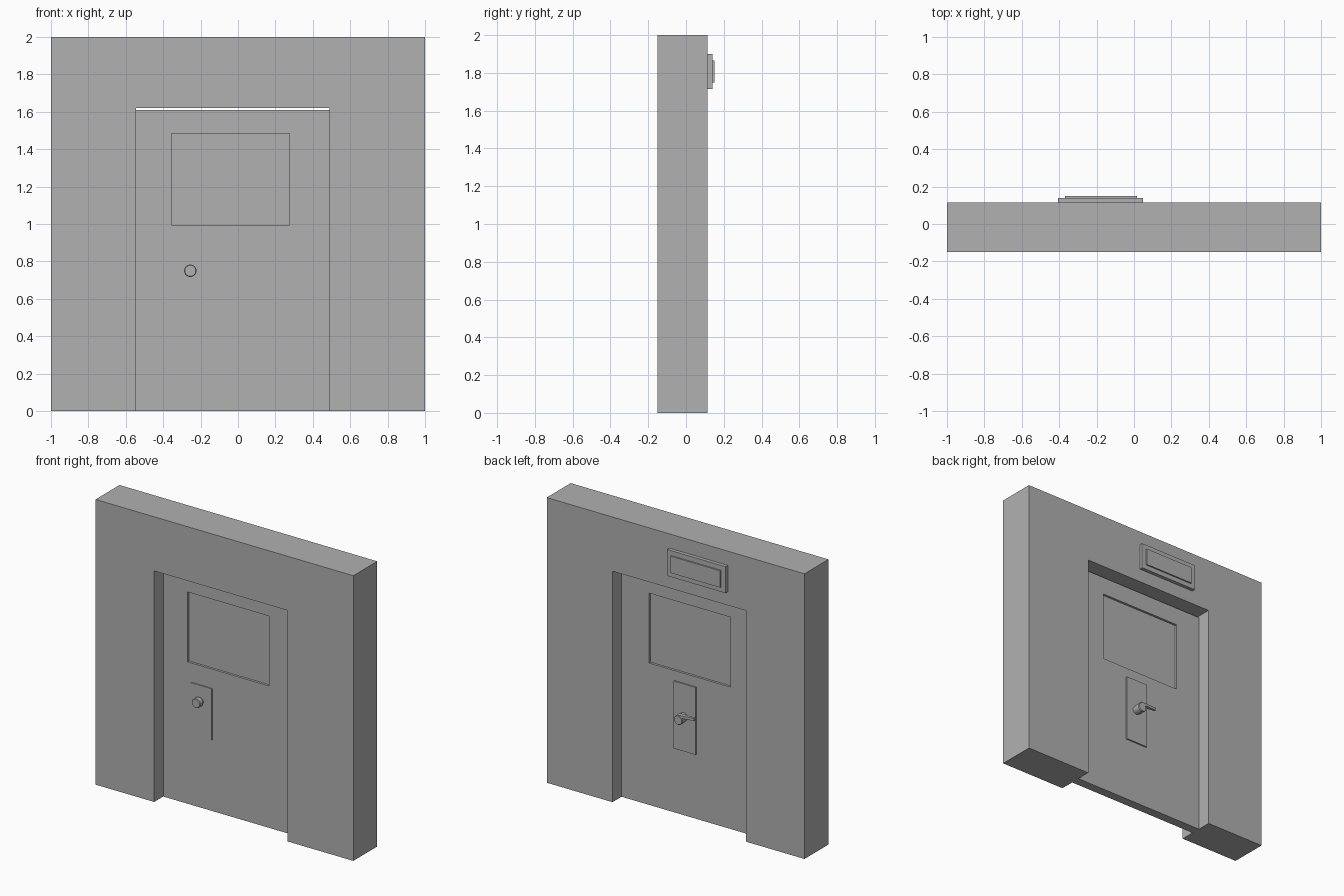
import bpy, bmesh, math
from mathutils import Matrix, Vector

if "Cube" in bpy.data.objects:
    bpy.data.objects.remove(bpy.data.objects["Cube"], do_unlink=True)

grey = bpy.data.materials.new("plain_grey")
grey.use_nodes = True
grey.diffuse_color = (0.44, 0.44, 0.44, 1)
grey.node_tree.nodes["Principled BSDF"].inputs["Base Color"].default_value = grey.diffuse_color


def finish(name, bm, smooth=False):
    bmesh.ops.recalc_face_normals(bm, faces=bm.faces)
    mesh = bpy.data.meshes.new(name)
    bm.to_mesh(mesh)
    bm.free()
    mesh.materials.append(grey)
    obj = bpy.data.objects.new(name, mesh)
    bpy.context.collection.objects.link(obj)
    if smooth:
        bpy.ops.object.select_all(action='DESELECT')
        obj.select_set(True)
        bpy.context.view_layer.objects.active = obj
        bpy.ops.object.shade_smooth_by_angle(angle=math.radians(35))
    return obj


def box_mesh(xs, ys, zs):
    bm = bmesh.new()
    bmesh.ops.create_cube(bm, size=1)
    for v in bm.verts:
        v.co = [r[0] if c < 0 else r[1] for r, c in zip((xs, ys, zs), v.co)]
    return bm


def box(name, xs, ys, zs):
    return finish(name, box_mesh(xs, ys, zs))


def prism(name, points, direction):
    """Extrude a flat outline along a direction."""
    bm = bmesh.new()
    face = bm.faces.new([bm.verts.new(p) for p in points])
    new = bmesh.ops.extrude_face_region(bm, geom=[face], use_keep_orig=True)["geom"]
    bmesh.ops.translate(bm, vec=direction, verts=[v for v in new if isinstance(v, bmesh.types.BMVert)])
    return finish(name, bm)


def lathe(name, x, z, profile):
    """Turn (radius, y) points about an axis along y."""
    bm = bmesh.new()
    verts = [bm.verts.new((x + r, y, z)) for r, y in profile]
    edges = [bm.edges.new(pair) for pair in zip(verts, verts[1:])]
    bmesh.ops.spin(bm, geom=verts + edges, cent=(x, 0, z), axis=(0, 1, 0),
                   angle=math.tau, steps=32)
    bmesh.ops.remove_doubles(bm, verts=bm.verts, dist=0.0002)
    return finish(name, bm, smooth=True)


LEFT, RIGHT, TOP = -0.545, 0.49, 1.62
FRONT, BACK = -0.15, 0.115
DOOR_FRONT, DOOR_BACK = -0.05, 0.015

# Wall with the doorway
outline = [(-1, 0), (-1, 2), (1, 2), (1, 0), (RIGHT, 0), (RIGHT, TOP), (LEFT, TOP), (LEFT, 0)]
prism("wall", [(x, FRONT, z) for x, z in outline], (0, BACK - FRONT, 0))

# Door with a sunken window pane on both faces
bm = box_mesh((LEFT, RIGHT), (DOOR_FRONT, DOOR_BACK), (0, 1.61))
win_x, win_z = (-0.355, 0.275), (0.995, 1.485)
for axis, cuts in ((Vector((1, 0, 0)), win_x), (Vector((0, 0, 1)), win_z)):
    for c in cuts:
        bmesh.ops.bisect_plane(bm, geom=bm.verts[:] + bm.edges[:] + bm.faces[:],
                               plane_co=axis * c, plane_no=axis)
bm.normal_update()
panes = []
for f in bm.faces:
    c = f.calc_center_median()
    if abs(f.normal.y) > 0.9 and win_x[0] < c.x < win_x[1] and win_z[0] < c.z < win_z[1]:
        panes.append(f)
for f in bmesh.ops.extrude_discrete_faces(bm, faces=panes)["faces"]:
    inward = -0.016 if f.calc_center_median().y > 0 else 0.016
    bmesh.ops.translate(bm, vec=(0, inward, 0), verts=f.verts)
bmesh.ops.remove_doubles(bm, verts=bm.verts, dist=0.0001)
bmesh.ops.dissolve_limit(bm, angle_limit=0.01, verts=bm.verts, edges=bm.edges)
finish("door", bm)

# Front knob on its plate
box("front_lock_plate", (-0.327, -0.164), (DOOR_FRONT - 0.007, DOOR_FRONT + 0.01), (0.5, 0.86))
lathe("front_knob", -0.255, 0.75,
      [(0, -0.045), (0.026, -0.045), (0.026, -0.066), (0.033, -0.07),
       (0.033, -0.1), (0.029, -0.104), (0, -0.104)])

# Back lever handle on its plate
box("back_lock_plate", (-0.092, 0.08), (DOOR_BACK - 0.01, DOOR_BACK + 0.01), (0.453, 0.925))
lathe("back_handle_hub", 0, 0.695,
      [(0, 0.02), (0.028, 0.02), (0.033, 0.05), (0.033, 0.085), (0.029, 0.09), (0, 0.09)])
prism("back_handle_lever",
      [(0.01, 0.055, 0.713), (0.01, 0.09, 0.713), (-0.12, 0.08, 0.718), (-0.12, 0.067, 0.718)],
      (0, 0, 0.018))

# Stepped sign box above the doorway
box("sign_frame", (-0.405, 0.047), (BACK - 0.01, 0.14), (1.715, 1.9))
box("sign_panel", (-0.37, 0.015), (0.13, 0.15), (1.748, 1.866))
